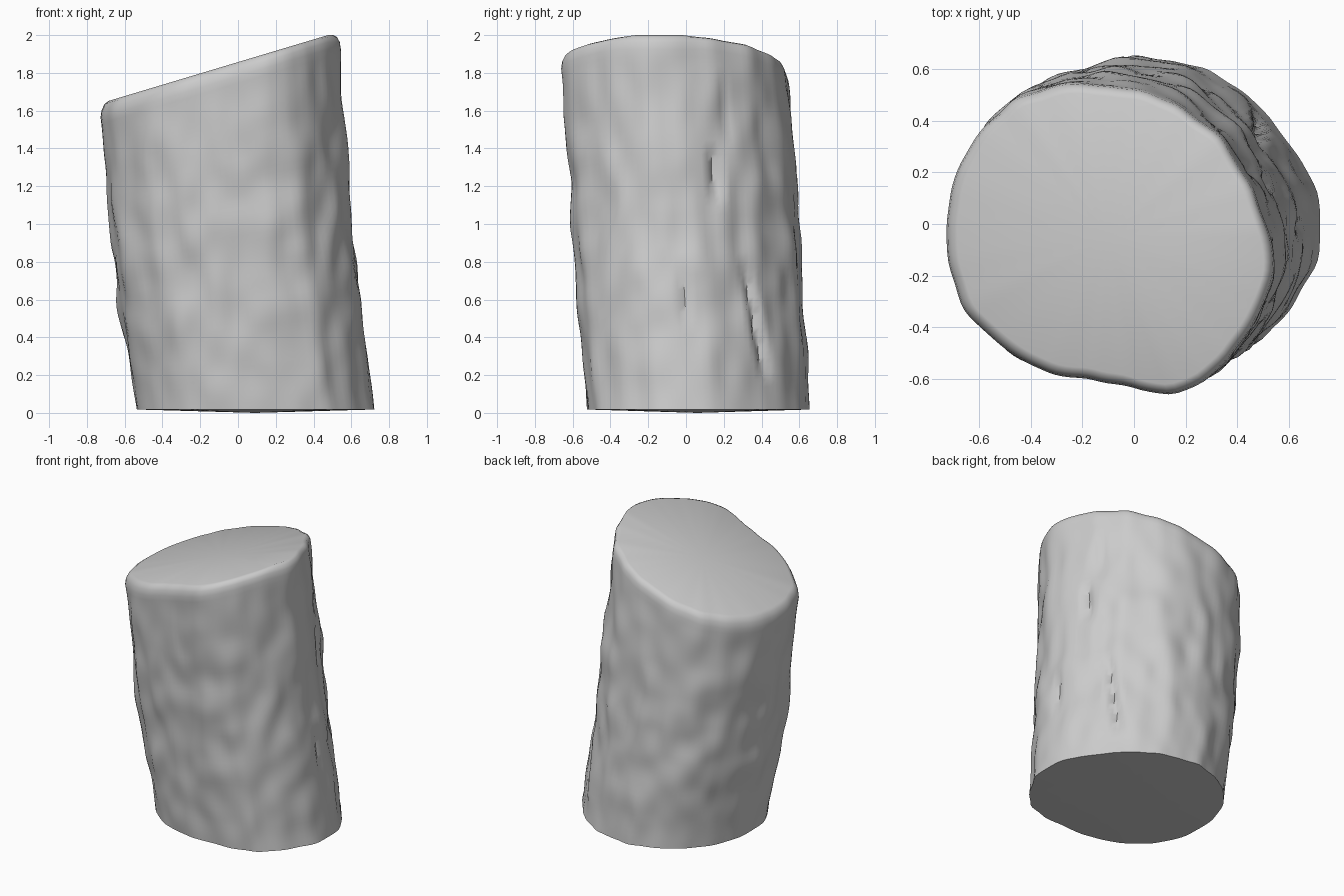
import bpy, bmesh, math
from mathutils import Vector, noise

if "Cube" in bpy.data.objects:
    bpy.data.objects.remove(bpy.data.objects["Cube"])

SEGS, ROWS = 120, 48

# cross-section outlines (counter-clockwise from +x)
BOTTOM = [(.72, -.02), (.71, .14), (.63, .27), (.53, .42), (.42, .52), (.26, .61), (0, .655),
          (-.18, .60), (-.33, .51), (-.45, .36), (-.52, .2), (-.54, .02), (-.52, -.16),
          (-.43, -.33), (-.26, -.46), (-.02, -.52), (.25, -.52), (.47, -.47), (.60, -.34), (.71, -.16)]
TOP = [(.54, -.05), (.46, .15), (.34, .34), (.17, .47), (0, .53), (-.17, .545), (-.31, .54),
       (-.47, .485), (-.59, .37), (-.69, .2), (-.73, 0), (-.715, -.18), (-.67, -.33), (-.49, -.50),
       (-.33, -.58), (-.02, -.63), (.14, -.67), (.26, -.63), (.37, -.52), (.47, -.38), (.54, -.2)]
CB, CT = Vector((.09, .06)), Vector((-.10, -.05))


def radius(outline, c, a):
    """Distance from centre c to the outline in direction a."""
    d = Vector((math.cos(a), math.sin(a)))
    best = 0
    for i, p in enumerate(outline):
        p = Vector(p) - c
        e = Vector(outline[(i + 1) % len(outline)]) - c - p
        den = d.x * e.y - d.y * e.x
        if abs(den) < 1e-9:
            continue
        r = (p.x * e.y - p.y * e.x) / den
        s = (p.x * d.y - p.y * d.x) / den
        if r > 0 and -1e-6 <= s <= 1 + 1e-6:
            best = max(best, r)
    return best


# bark cracks on the right side: y and z at both ends, depth
CRACKS = [(.14, 1.4, .17, 1.12, .045), (.31, .8, .43, .18, .045), (.19, 1.8, .23, 1.42, .015),
          (-.02, .8, .0, .45, .02)]


def crack_depth(p):
    dep = 0
    if p.x > 0:
        for y0, z0, y1, z1, d in CRACKS:
            t = (z0 - p.z) / (z0 - z1)
            if 0 < t < 1:
                off = (p.y - y0 - (y1 - y0) * t) / .022
                dep += d * math.sin(math.pi * t) ** .5 * math.exp(-off * off)
    return dep


def top_z(x):
    return min(2.0, 1.857 + .3 * x)


bm = bmesh.new()
rings = []
rb = [radius(BOTTOM, CB, 2 * math.pi * i / SEGS) for i in range(SEGS)]
rt = [radius(TOP, CT, 2 * math.pi * i / SEGS) for i in range(SEGS)]
# soften the outline corners
for r in (rb, rt):
    r[:] = [(r[i - 1] + 2 * r[i] + r[(i + 1) % SEGS]) / 4 for i in range(SEGS)]
RIM = .075

# bark wall, lofted from the foot to a slanted shoulder
for j in range(ROWS + 1):
    t = j / ROWS
    mid = math.sin(math.pi * t)
    ring = []
    for i in range(SEGS):
        a = 2 * math.pi * i / SEGS
        d = Vector((math.cos(a), math.sin(a), 0))
        c = CB.lerp(CT, t)
        r = rb[i] + (rt[i] - rb[i]) * t
        p = Vector((c.x + d.x * r - .022 * mid, c.y + d.y * (r + .012 * mid), 0))
        p.z = .018 + (top_z(p.x) - RIM - .018) * t
        bump = .6 * noise.noise(Vector((p.x * 4.5, p.y * 4.5, p.z * 2)))
        bump += noise.noise(Vector((p.x * 8 + 7, p.y * 8, p.z * 4.5)))
        bump = .022 * bump * (.5 + .5 * mid)
        p += d * (bump - crack_depth(p))
        ring.append(bm.verts.new(p))
    rings.append(ring)

# rounded rim rolling onto the slanted cut
for ang in (30, 60, 90):
    s = math.radians(ang)
    ring = []
    for v in rings[ROWS]:
        out = Vector((v.co.x - CT.x, v.co.y - CT.y, 0)).normalized()
        p = v.co - out * .042 * (1 - math.cos(s))
        p.z = top_z(p.x) - RIM * (1 - math.sin(s))
        ring.append(bm.verts.new(p))
    rings.append(ring)

for lo, hi in zip(rings, rings[1:]):
    for i in range(SEGS):
        k = (i + 1) % SEGS
        bm.faces.new((lo[i], lo[k], hi[k], hi[i]))

# slanted cut face and slightly bulging foot
for ring, c, z in ((rings[-1], CT, top_z(CT.x)), (rings[0], CB, 0)):
    hub = bm.verts.new((c.x, c.y, z))
    for i in range(SEGS):
        bm.faces.new((ring[i], ring[(i + 1) % SEGS], hub))
bmesh.ops.recalc_face_normals(bm, faces=bm.faces)

mesh = bpy.data.meshes.new("log_stump")
bm.to_mesh(mesh)
bm.free()
stump = bpy.data.objects.new("log_stump", mesh)
bpy.context.collection.objects.link(stump)
bpy.context.view_layer.objects.active = stump
stump.select_set(True)
bpy.ops.object.shade_smooth_by_angle(angle=math.radians(50))
